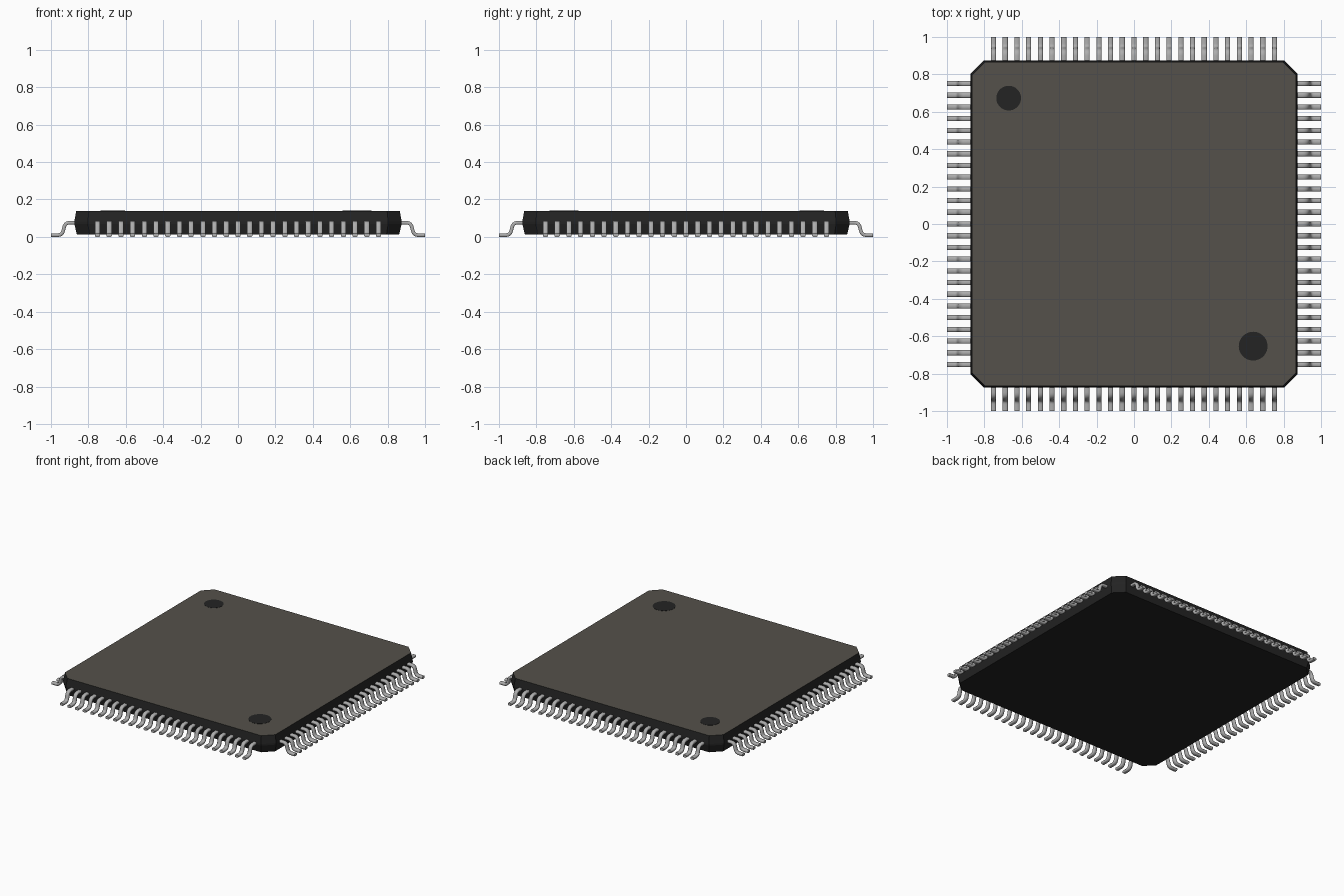
import bpy, bmesh, math
from mathutils import Vector, Matrix

if "Cube" in bpy.data.objects:
    bpy.data.objects.remove(bpy.data.objects["Cube"])


def material(name, rgb):
    m = bpy.data.materials.new(name)
    m.diffuse_color = (*rgb, 1)
    m.use_nodes = True
    m.node_tree.nodes["Principled BSDF"].inputs["Base Color"].default_value = m.diffuse_color
    return m


BLACK = material("black plastic", (0.017, 0.017, 0.017))
GREY = material("warm grey top", (0.09, 0.083, 0.07))
METAL = material("lead metal", (0.42, 0.42, 0.42))


def finish(name, bm, mats):
    bmesh.ops.recalc_face_normals(bm, faces=bm.faces)
    me = bpy.data.meshes.new(name)
    bm.to_mesh(me)
    bm.free()
    for m in mats:
        me.materials.append(m)
    ob = bpy.data.objects.new(name, me)
    bpy.context.collection.objects.link(ob)
    return ob


def smooth(ob, angle):
    bpy.ops.object.select_all(action='DESELECT')
    ob.select_set(True)
    bpy.context.view_layer.objects.active = ob
    bpy.ops.object.shade_smooth_by_angle(angle=math.radians(angle))


def loft(bm, rings):
    rings = [[bm.verts.new(p) for p in r] for r in rings]
    n = len(rings[0])
    for a, b in zip(rings, rings[1:]):
        for i in range(n):
            bm.faces.new((a[i], a[(i + 1) % n], b[(i + 1) % n], b[i]))
    bm.faces.new(rings[0])
    bm.faces.new(rings[-1])


# package body: chamfered square, widest at mid height
def chamfered(h, c, z):
    k = h - c
    pts = [(h, -k), (h, k), (k, h), (-k, h), (-h, k), (-h, -k), (-k, -h), (k, -h)]
    return [(x, y, z) for x, y in pts]


bm = bmesh.new()
loft(bm, [chamfered(0.862, 0.068, 0.014), chamfered(0.875, 0.072, 0.07),
          chamfered(0.875, 0.072, 0.082), chamfered(0.865, 0.068, 0.139)])
bm.normal_update()
for f in bm.faces:
    f.material_index = 1 if all(v.co.z > 0.13 for v in f.verts) else 0
finish("package_body", bm, [BLACK, GREY])

# round marks on the top face
for name, x, y, r in (("pin_one_mark", -0.67, 0.673, 0.066),
                      ("mould_mark", 0.637, -0.653, 0.077)):
    bm = bmesh.new()
    bmesh.ops.create_cone(bm, cap_ends=True, segments=48, radius1=r, radius2=r,
                          depth=0.002, matrix=Matrix.Translation((x, y, 0.1392)))
    finish(name, bm, [BLACK])


# gull-wing lead path in (outward, height), with rounded bends
def rounded_path(pts, radius, steps=5):
    pts = [Vector(p) for p in pts]
    out = [pts[0]]
    for a, b, c in zip(pts, pts[1:], pts[2:]):
        p, q = b + (a - b).normalized() * radius, b + (c - b).normalized() * radius
        for i in range(steps + 1):
            t = i / steps
            out.append(p * (1 - t) ** 2 + b * 2 * t * (1 - t) + q * t * t)
    return out + [pts[-1]]


PATH = rounded_path([(0.855, 0.076), (0.924, 0.076), (0.94, 0.0095), (1.0, 0.0095)], 0.025)
W, T, C = 0.0138, 0.0095, 0.004      # half width, half thickness, corner cut
SECTION = [(W, -T + C), (W, T - C), (W - C, T), (C - W, T),
           (-W, T - C), (-W, C - T), (C - W, -T), (W - C, -T)]


def add_lead(bm, offset, turn):
    rings = []
    for i, p in enumerate(PATH):
        d = (PATH[min(i + 1, len(PATH) - 1)] - PATH[max(i - 1, 0)]).normalized()
        if i in (0, len(PATH) - 1):
            d = Vector((1, 0))
        nx, nz = -d.y, d.x
        rings.append([turn @ Vector((p.x + nx * t, offset + w, p.y + nz * t))
                      for w, t in SECTION])
    loft(bm, rings)


# 25 leads on each of the four sides
for k, side in enumerate(("right", "back", "left", "front")):
    bm = bmesh.new()
    turn = Matrix.Rotation(k * math.pi / 2, 3, 'Z')
    for i in range(25):
        add_lead(bm, (i - 12) * 0.0626, turn)
    smooth(finish(side + "_leads", bm, [METAL]), 50)
